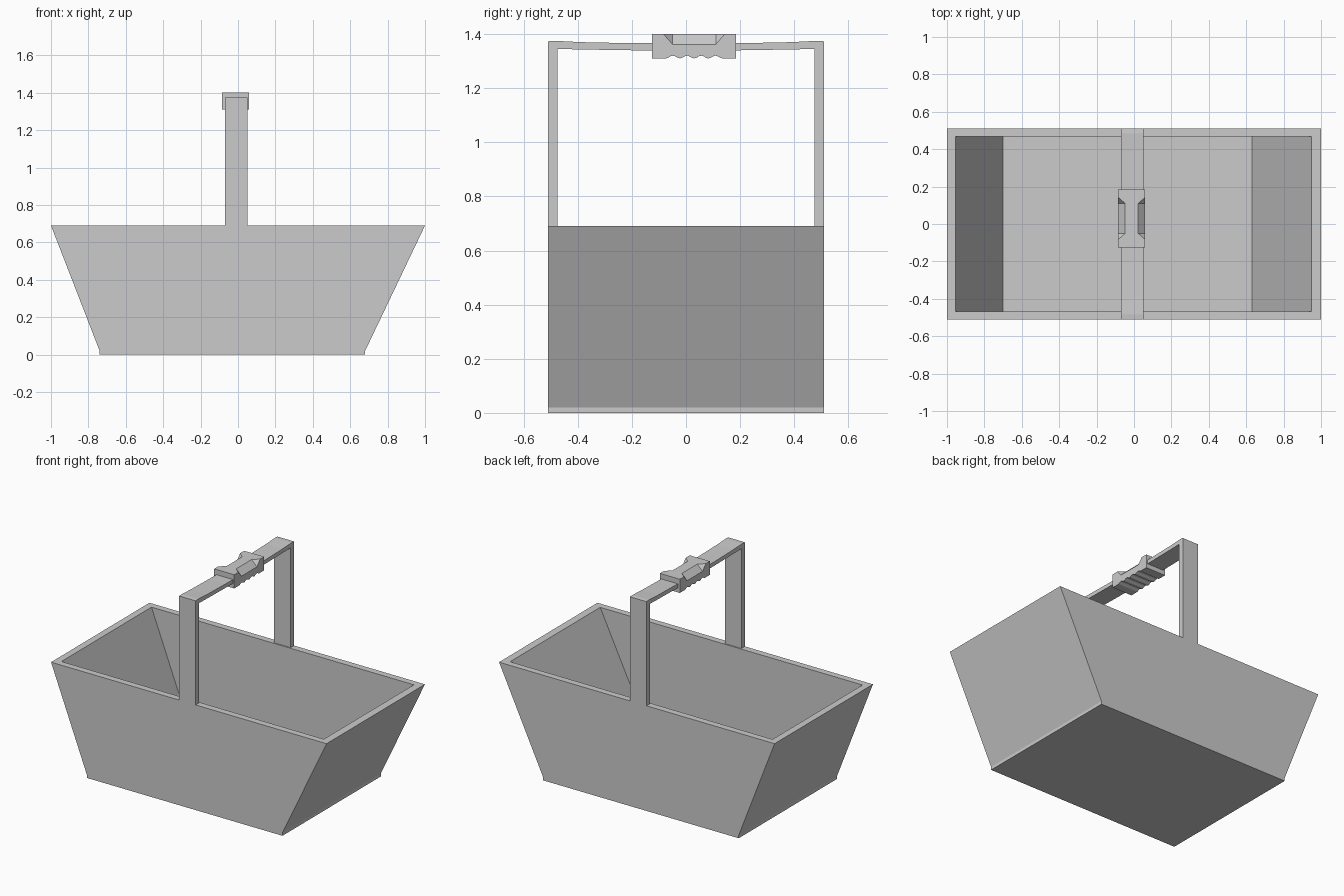
import bpy, bmesh, math

if "Cube" in bpy.data.objects:
    bpy.data.objects.remove(bpy.data.objects["Cube"])


def make_object(name, bm):
    bmesh.ops.recalc_face_normals(bm, faces=bm.faces)
    mesh = bpy.data.meshes.new(name)
    bm.to_mesh(mesh)
    bm.free()
    obj = bpy.data.objects.new(name, mesh)
    bpy.context.collection.objects.link(obj)
    return obj


def stack_rings(name, rings):
    """Skin a list of closed rings and cap both ends."""
    bm = bmesh.new()
    loops = [[bm.verts.new(p) for p in ring] for ring in rings]
    for a, b in zip(loops, loops[1:]):
        for i in range(len(a)):
            j = (i + 1) % len(a)
            bm.faces.new((a[i], a[j], b[j], b[i]))
    bm.faces.new(loops[0])
    bm.faces.new(loops[-1])
    return make_object(name, bm)


def rect(x0, x1, y, z):
    return [(x0, -y, z), (x1, -y, z), (x1, y, z), (x0, y, z)]


def extrude_x(name, profile, x0, x1):
    return stack_rings(name, [[(x, y, z) for y, z in profile] for x in (x0, x1)])


# Hollow basket: plinth lip, flared ends, rim and inner floor
stack_rings("basket_body", [
    rect(-0.74, 0.68, 0.51, 0), rect(-0.74, 0.68, 0.51, 0.02),
    rect(-1, 1, 0.51, 0.69), rect(-0.955, 0.95, 0.467, 0.69),
    rect(-0.70, 0.63, 0.467, 0.03)])

# Handle: two posts and a slightly dipped crossbar as one arch
outer = [(0.51, 0.67), (0.51, 1.373), (0.485, 1.375), (0.39, 1.370), (0.20, 1.366)]
inner = [(0.20, 1.340), (0.39, 1.343), (0.474, 1.345), (0.474, 0.67)]
flip = lambda pts: [(-y, z) for y, z in reversed(pts)]
extrude_x("handle_arch", outer + flip(outer) + flip(inner) + inner, -0.07, 0.05)

# Grip block with finger waves along its underside
cx, cy, half = -0.0125, 0.03, 0.0725
waves = [(-0.105 + 0.21 * i / 32, 1.315 - 0.005 * math.cos(8 * math.pi * i / 32))
         for i in range(33)]
profile = [(-0.155, 1.40), (-0.155, 1.31)] + waves + [(0.155, 1.31), (0.155, 1.40)]
grip = extrude_x("grip", [(y + cy, z) for y, z in profile], cx - half, cx + half)

# Stopped chamfers on both upper grip edges
for side, label in ((-1, "left"), (1, "right")):
    bm = bmesh.new()
    for e in (-1, 1):
        for dx, dy, z in ((0.0145, 0.08, 1.42), (0.0945, 0.08, 1.34), (0.0945, 0.15, 1.42)):
            bm.verts.new((cx + side * dx, cy + e * dy, z))
    bmesh.ops.convex_hull(bm, input=bm.verts)
    cutter = make_object("chamfer_cutter_" + label, bm)
    cutter.hide_render = True
    cutter.hide_set(True)
    mod = grip.modifiers.new("chamfer_" + label, 'BOOLEAN')
    mod.operation = 'DIFFERENCE'
    mod.solver = 'EXACT'
    mod.object = cutter
